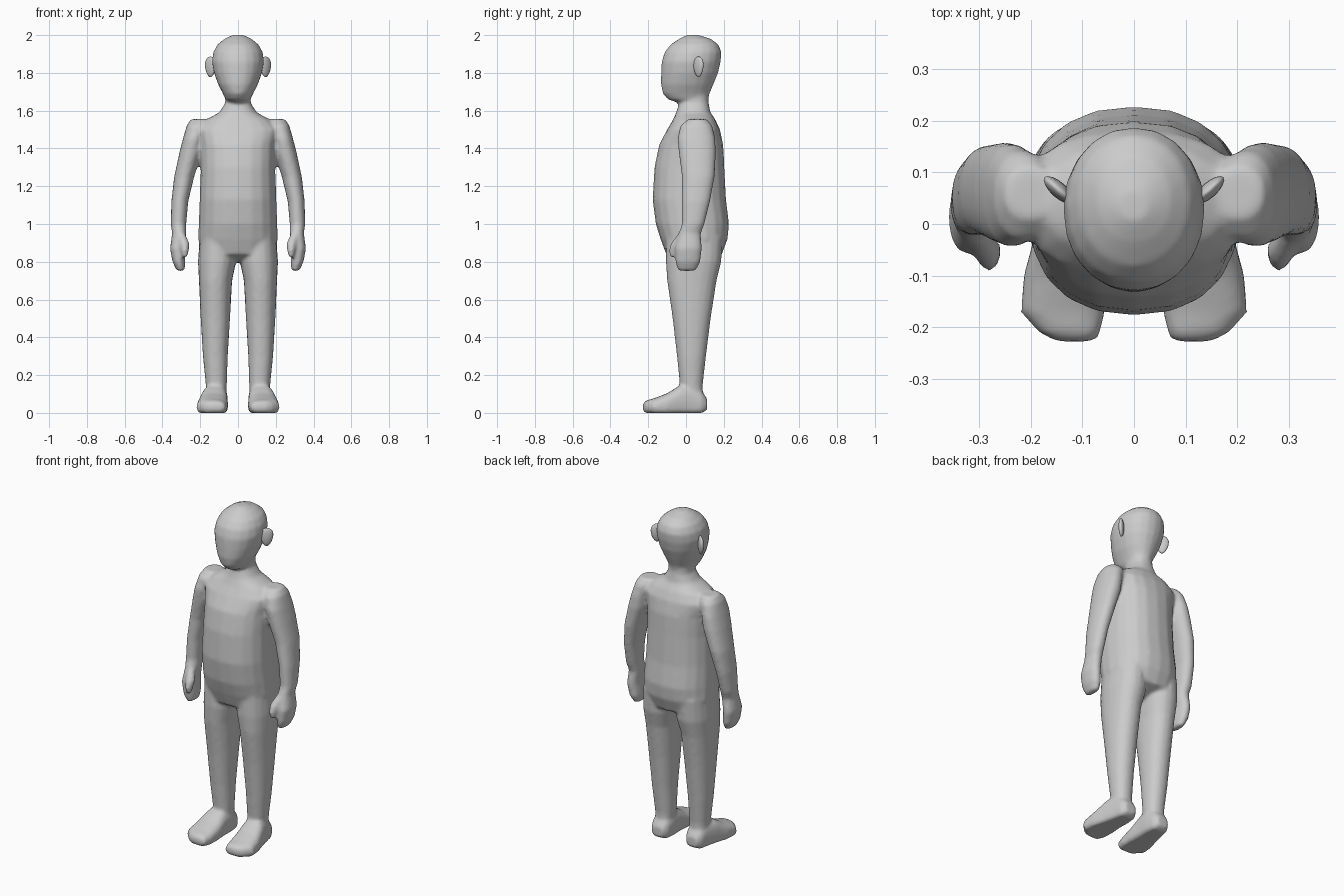
import bpy, bmesh, math
from mathutils import Matrix

SIDES = 20


def loft(bm, rings, power=2.2, along_y=False, side=1):
    """Skin closed rings (cx, cy, cz, r1, r2); side=-1 mirrors in x."""
    loops = []
    for cx, cy, cz, r1, r2 in rings:
        loop = []
        for i in range(SIDES):
            a = 2 * math.pi * i / SIDES
            c, s = math.cos(a), math.sin(a)
            u = r1 * math.copysign(abs(c) ** (2 / power), c)
            v = r2 * math.copysign(abs(s) ** (2 / power), s)
            co = (cx + u, cy, max(0, cz + v)) if along_y else (cx + u, cy + v, cz)
            loop.append(bm.verts.new((co[0] * side, co[1], co[2])))
        loops.append(loop)
    faces = [bm.faces.new(loops[0]), bm.faces.new(loops[-1])]
    for a, b in zip(loops, loops[1:]):
        for i in range(SIDES):
            j = (i + 1) % SIDES
            faces.append(bm.faces.new((a[i], a[j], b[j], b[i])))
    bmesh.ops.recalc_face_normals(bm, faces=faces)


def upright(profile):
    """Turn (z, half width, front y, back y) into centred rings."""
    return [(0, (f + b) / 2, z, w, (b - f) / 2) for z, w, f, b in profile]


def finish(name, bm):
    me = bpy.data.meshes.new(name)
    bm.to_mesh(me)
    bm.free()
    for p in me.polygons:
        p.use_smooth = True
    ob = bpy.data.objects.new(name, me)
    bpy.context.collection.objects.link(ob)
    return ob


torso = upright([
    (0.80, .10, -.03, .09), (0.84, .19, -.105, .19), (0.92, .211, -.135, .22),
    (1.00, .208, -.16, .228), (1.13, .203, -.177, .212), (1.30, .197, -.167, .203),
    (1.42, .20, -.142, .197), (1.50, .222, -.10, .18), (1.55, .175, -.07, .157),
    (1.59, .10, -.052, .13), (1.64, .068, -.037, .12), (1.70, .066, -.03, .115)])
head = upright([
    (1.645, .055, -.05, .11), (1.66, .067, -.097, .118), (1.69, .08, -.123, .125),
    (1.74, .106, -.133, .146), (1.80, .127, -.132, .17), (1.86, .138, -.129, .184),
    (1.91, .131, -.113, .188), (1.95, .109, -.082, .172), (1.98, .072, -.037, .132),
    (2.001, .028, .005, .065)])
arm = [
    (.20, .06, 1.555, .05, .05), (.215, .055, 1.52, .057, .085),
    (.236, .055, 1.45, .056, .10), (.25, .06, 1.38, .06, .099),
    (.285, .065, 1.25, .053, .087), (.308, .053, 1.12, .045, .075),
    (.315, .038, 1.0, .041, .06), (.311, .02, .95, .038, .059),
    (.322, .013, .87, .038, .071), (.313, .01, .80, .034, .067),
    (.303, .005, .752, .021, .047)]
thumb = [
    (.30, -.02, .95, .02, .02), (.283, -.05, .90, .025, .028),
    (.281, -.066, .86, .021, .026), (.282, -.069, .823, .012, .016)]
leg = [
    (.108, .045, .93, .095, .15), (.111, .04, .80, .101, .147),
    (.119, .031, .70, .088, .131), (.12, .03, .50, .078, .101),
    (.12, .029, .30, .066, .077), (.115, .028, .15, .056, .061),
    (.115, .03, .05, .05, .06)]
foot = [
    (.115, .112, .045, .035, .03), (.115, .085, .05, .055, .065),
    (.117, .03, .06, .063, .09), (.125, -.03, .06, .07, .088),
    (.133, -.10, .04, .081, .064), (.138, -.17, .03, .082, .047),
    (.125, -.21, .03, .06, .036), (.112, -.228, .03, .038, .02)]

# one continuous skin: overlapping parts fused and softened
bm = bmesh.new()
loft(bm, torso, 2.3)
loft(bm, head, 2.1)
for side in (1, -1):
    loft(bm, arm, side=side)
    loft(bm, thumb, side=side)
    loft(bm, leg, side=side)
    loft(bm, foot, 2.6, True, side)
body = finish("body", bm)
mod = body.modifiers.new("fuse", 'REMESH')
mod.mode = 'VOXEL'
mod.voxel_size = 0.01
mod.use_smooth_shade = True
mod = body.modifiers.new("soften", 'SMOOTH')
mod.factor = 0.5
mod.iterations = 6

# ears, swept back and outward
for side, name in ((1, "left_ear"), (-1, "right_ear")):
    bm = bmesh.new()
    bmesh.ops.create_uvsphere(bm, u_segments=16, v_segments=10, radius=1)
    for v in bm.verts:
        k = 1 + 0.25 * v.co.z
        v.co.x *= .036 * k
        v.co.y *= .015
        v.co.z *= .055
    bmesh.ops.transform(bm, verts=bm.verts, matrix=Matrix.Translation(
        (.146 * side, .066, 1.832)) @ Matrix.Rotation(
        math.radians(42 if side > 0 else 138), 4, 'Z'))
    finish(name, bm)
